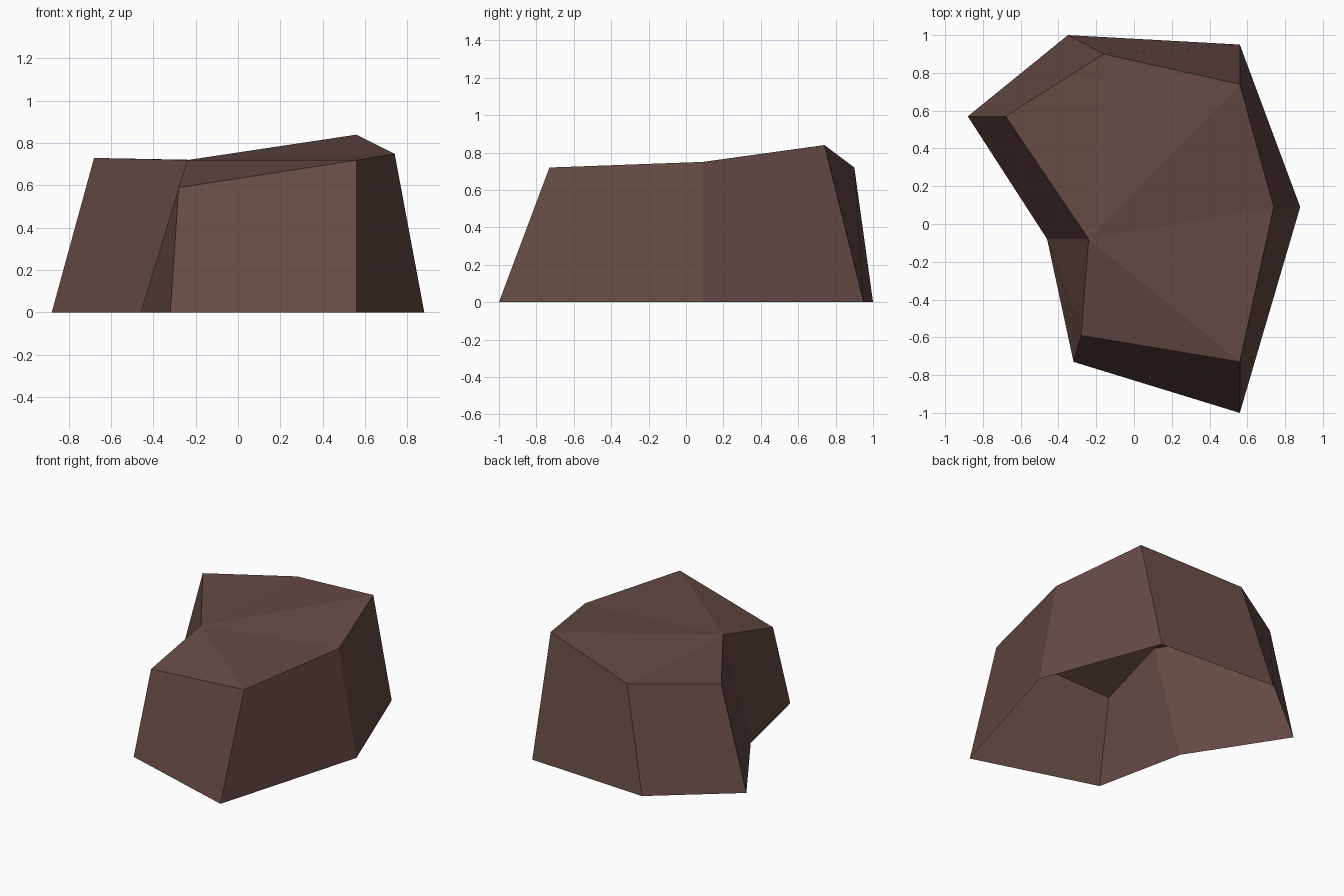
import bpy
import bmesh

if "Cube" in bpy.data.objects:
    bpy.data.objects.remove(bpy.data.objects["Cube"])

# Outline corners: (base x, base y, rim x, rim y, rim z)
corners = [
    (-0.88, 0.57, -0.68, 0.57, 0.73),
    (-0.46, -0.08, -0.24, -0.08, 0.72),
    (-0.32, -0.73, -0.28, -0.59, 0.59),
    (0.56, -1.00, 0.56, -0.73, 0.72),
    (0.88, 0.09, 0.74, 0.09, 0.75),
    (0.56, 0.95, 0.56, 0.74, 0.84),
    (-0.35, 1.00, -0.16, 0.90, 0.72),
]
n = len(corners)
notch = 1  # inner corner that the top facets fan out from

bm = bmesh.new()
base = [bm.verts.new((c[0], c[1], 0)) for c in corners]
rim = [bm.verts.new(c[2:]) for c in corners]

# Sloping side walls, open underneath
for i in range(n):
    j = (i + 1) % n
    bm.faces.new((base[i], base[j], rim[j], rim[i]))

# Faceted top
for k in range(1, n - 1):
    bm.faces.new((rim[notch], rim[(notch + k) % n], rim[(notch + k + 1) % n]))

mesh = bpy.data.meshes.new("rock")
bm.to_mesh(mesh)
bm.free()

# Brown stone
stone = bpy.data.materials.new("brown_stone")
stone.diffuse_color = (0.13, 0.07, 0.058, 1)
stone.use_nodes = True
stone.node_tree.nodes["Principled BSDF"].inputs["Base Color"].default_value = stone.diffuse_color
mesh.materials.append(stone)

rock = bpy.data.objects.new("rock", mesh)
bpy.context.collection.objects.link(rock)
